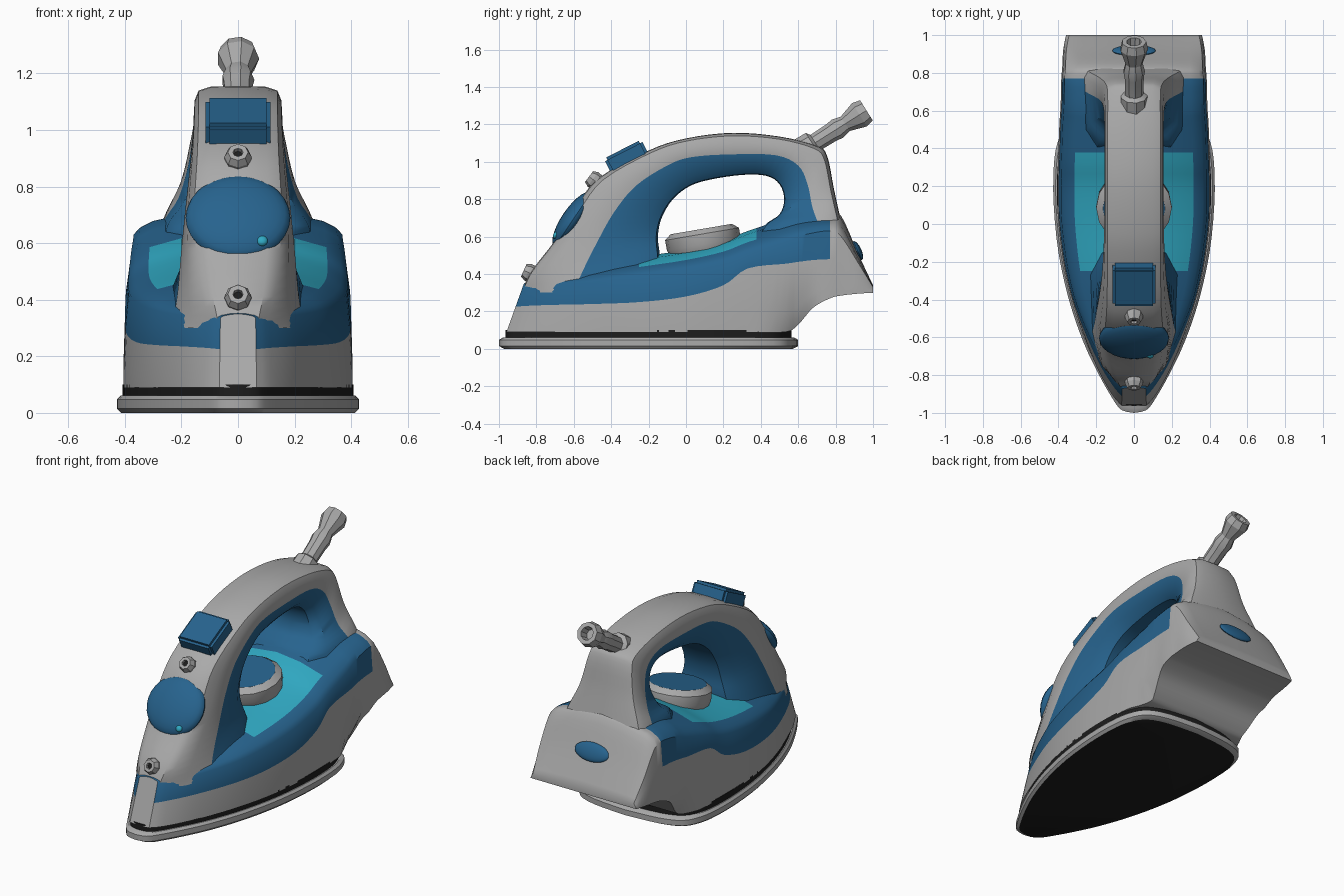
import bpy, bmesh, math
from mathutils import Vector, Matrix

if "Cube" in bpy.data.objects:
    bpy.data.objects.remove(bpy.data.objects["Cube"])

def material(name, rgb):
    m = bpy.data.materials.new(name)
    m.diffuse_color = (*rgb, 1)
    m.use_nodes = True
    m.node_tree.nodes["Principled BSDF"].inputs["Base Color"].default_value = m.diffuse_color
    return m

GRAY = material("warm_gray", (0.40, 0.40, 0.40))
BLUE = material("deep_blue", (0.02, 0.125, 0.27))
CYAN = material("bright_cyan", (0.03, 0.40, 0.55))
BLACK = material("black", (0.012, 0.012, 0.012))

def finish(name, bm, mats, angle=35):
    bmesh.ops.recalc_face_normals(bm, faces=bm.faces[:])
    me = bpy.data.meshes.new(name)
    bm.to_mesh(me)
    bm.free()
    ob = bpy.data.objects.new(name, me)
    bpy.context.collection.objects.link(ob)
    for m in mats:
        me.materials.append(m)
    bpy.ops.object.select_all(action='DESELECT')
    ob.select_set(True)
    bpy.context.view_layer.objects.active = ob
    bpy.ops.object.shade_smooth_by_angle(angle=math.radians(angle))
    return ob

def smooth_rows(rows, sub):
    """Catmull-Rom interpolation of number rows."""
    out = []
    n = len(rows)
    for i in range(n - 1):
        a, b, c, d = (rows[min(max(i + k, 0), n - 1)] for k in (-1, 0, 1, 2))
        for s in range(sub):
            t = s / sub
            out.append([0.5 * (2*q + (r - p)*t + (2*p - 5*q + 4*r - s_)*t*t + (3*q - p - 3*r + s_)*t**3)
                        for p, q, r, s_ in zip(a, b, c, d)])
    return out + [list(rows[-1])]

def mirrored(half):
    """Close a half section that starts and ends on x = 0."""
    return half + [(-x, y, z) for x, y, z in reversed(half[1:-1])]

def loft(name, rings, mats, rule=lambda k, c: 0, angle=35, cap_mats=(0, 0)):
    bm = bmesh.new()
    vs = [[bm.verts.new(p) for p in r] for r in rings]
    n = len(vs[0])
    for a, b in zip(vs, vs[1:]):
        for j in range(n):
            f = bm.faces.new((a[j], a[(j+1) % n], b[(j+1) % n], b[j]))
            f.material_index = rule(min(j, n - 1 - j), f.calc_center_median())
    for ring, m in zip((vs[0], vs[-1]), cap_mats):
        bm.faces.new(ring).material_index = m
    return finish(name, bm, mats, angle)

def tilt(y, z):
    """Rotation taking local z to the direction (0, y, z), keeping x."""
    return Matrix.Rotation(math.atan2(-y, z), 4, 'X')

def place(loc, axis):
    return Matrix.Translation(loc) @ tilt(*axis)

def turned(name, loc, axis, profile, sides, mats, rule=lambda k, c: 0, caps=(0, 0), angle=35):
    """Rings (distance, radius) stacked along an axis in the yz plane."""
    m = place(loc, axis)
    rings = [[m @ Vector((r*math.cos(2*math.pi*j/sides), r*math.sin(2*math.pi*j/sides), d))
              for j in range(sides)] for d, r in profile]
    return loft(name, rings, mats, rule, angle, caps)

def ellipsoid(name, loc, axis, size, mat):
    bm = bmesh.new()
    bmesh.ops.create_uvsphere(bm, u_segments=28, v_segments=14, radius=1)
    bmesh.ops.transform(bm, matrix=place(loc, axis) @ Matrix.Diagonal((*size, 1)), verts=bm.verts[:])
    return finish(name, bm, [mat])

# Soleplate and gasket from one plan outline
plan = [(0, -1), (.065, -.985), (.11, -.93), (.19, -.79), (.27, -.62), (.345, -.4), (.40, -.15),
        (.425, .1), (.425, .3), (.405, .43), (.35, .53), (.22, .58), (0, .6)]
plan = smooth_rows(plan, 3)

def plan_ring(s, z):
    return mirrored([(x*s, -.2 + (y + .2)*s, z) for x, y in plan])

loft("soleplate", [plan_ring(s, z) for s, z in ((.965, 0), (1, .015), (1, .048), (.97, .062))],
     [GRAY, BLACK], cap_mats=(1, 0))
loft("gasket", [plan_ring(.955, .055), plan_ring(.955, .1)], [BLACK])

# Base body: stations y, half width, bottom, colour line, shoulder, top
base = [(-.96, .065, .09, .225, .335, .35), (-.90, .118, .09, .23, .34, .37), (-.75, .20, .09, .235, .345, .40),
        (-.5, .297, .09, .24, .36, .44), (-.25, .365, .09, .25, .385, .49), (0, .40, .09, .28, .42, .53),
        (.2, .405, .09, .34, .46, .58), (.33, .402, .09, .43, .51, .63), (.53, .395, .09, .455, .57, .695),
        (.60, .39, .13, .465, .60, .71), (.68, .387, .22, .475, .62, .72), (.77, .385, .27, .48, .63, .725),
        (.83, .38, .285, .49, .60, .71), (.92, .375, .295, .40, .46, .51), (1.0, .36, .30, .315, .33, .34)]

def base_ring(y, w, zb, zc, zs, zt):
    d = zt - zs
    round_rear = 1 - .14*max(0, 1 - abs(y - .57)/.15)
    half = [(0, zb), (w*round_rear, zb), (w, zb + .3*(zc - zb)), (.985*w, zc), (.955*w, zs),
            (.9*w, zs + .25*d), (.78*w, zs + .5*d), (.4*w, zs + .85*d), (0, zt)]
    lean = .36*min(1, max(0, (-y - .4)/.5))       # nose leans back
    return mirrored([(x, y + lean*(z - .09), z) for x, z in half])

def base_rule(k, c):
    if k < 3 or c.y > .77:
        return 0
    return 2 if k >= 6 and -.24 < c.y < .36 else 1

loft("base_body", [base_ring(*r) for r in smooth_rows(base, 4)], [GRAY, BLUE, CYAN], base_rule)

# Handle loop: outer y z, colour line y z, inner y z, three half widths
handle = [(-.88, .30, -.60, .30, -.14, .40, .10, .235, .26), (-.83, .41, -.555, .41, -.14, .50, .135, .215, .22),
          (-.70, .58, -.47, .58, -.15, .60, .16, .20, .17), (-.60, .74, -.385, .73, -.13, .70, .165, .185, .15),
          (-.47, .91, -.27, .87, -.07, .80, .155, .17, .14), (-.20, 1.06, -.10, .98, .02, .87, .15, .16, .13),
          (0, 1.125, .03, 1.025, .13, .905, .15, .157, .125), (.25, 1.155, .25, 1.04, .30, .93, .15, .157, .125),
          (.50, 1.135, .48, 1.035, .43, .925, .15, .157, .125), (.70, 1.085, .60, .98, .50, .88, .15, .16, .13),
          (.755, 1.03, .65, .88, .525, .80, .16, .175, .15), (.79, .86, .675, .76, .50, .72, .195, .21, .20),
          (.825, .70, .71, .66, .42, .66, .26, .27, .25), (.86, .55, .76, .50, .35, .55, .30, .30, .27)]

def handle_ring(oy, oz, by, bz, iy, iz, wo, wb, wi):
    o, b, i = Vector((oy, oz)), Vector((by, bz)), Vector((iy, iz))
    half = [(0, o), (.65*wo, o.lerp(b, .02)), (.93*wo, o.lerp(b, .14)), ((wo + wb)/2, o.lerp(b, .45)),
            (wb, b), (wi, b.lerp(i, .7)), (.75*wi, b.lerp(i, .97)), (0, i)]
    return mirrored([(x, p.x, p.y) for x, p in half])

loft("handle", [handle_ring(*r) for r in smooth_rows(handle, 4)], [GRAY, BLUE],
     lambda k, c: 1 if k >= 4 else 0)

# Temperature dial with blue top
turned("dial", (0, .1, .53), (-.17, 1), [(0, .19), (.03, .2), (.085, .2), (.105, .175), (.112, .165)],
       16, [GRAY, BLUE], caps=(0, 1))

# Front panel, indicator and rear inlet
ellipsoid("front_panel", (0, -.605, .69), (-.83, .56), (.185, .175, .06), BLUE)
ellipsoid("indicator", (.085, -.695, .608), (-.83, .56), (.02, .02, .015), CYAN)
ellipsoid("rear_inlet", (0, .918, .525), (.91, .41), (.115, .055, .02), BLUE)

# Steam button
bm = bmesh.new()
bmesh.ops.create_cube(bm, size=1)
bmesh.ops.transform(bm, matrix=Matrix.Translation((0, -.31, 1.01)) @ Matrix.Rotation(math.radians(27), 4, 'X')
                    @ Matrix.Diagonal((.23, .225, .13, 1)), verts=bm.verts[:])
bmesh.ops.bevel(bm, geom=bm.edges[:], offset=.015, segments=2, affect='EDGES')
finish("steam_button", bm, [BLUE])

# Small knobs with dark sockets
for name, loc, axis in (("upper_knob", (0, -.45, .87), (-.8, .6)), ("spray_nozzle", (0, -.79, .385), (-.9, .4))):
    turned(name, loc, axis, [(0, .045), (.06, .048), (.085, .036), (.085, .018), (.07, .016)],
           8, [GRAY, BLACK], caps=(0, 1), angle=20)

# Cord sleeve
turned("cord_sleeve", (0, .64, 1.07), (.846, .534),
       [(-.03, .075), (.045, .072), (.06, .05), (.16, .052), (.2, .058), (.25, .046), (.34, .075),
        (.384, .065), (.384, .04), (.33, .033)], 9, [GRAY], angle=25)
